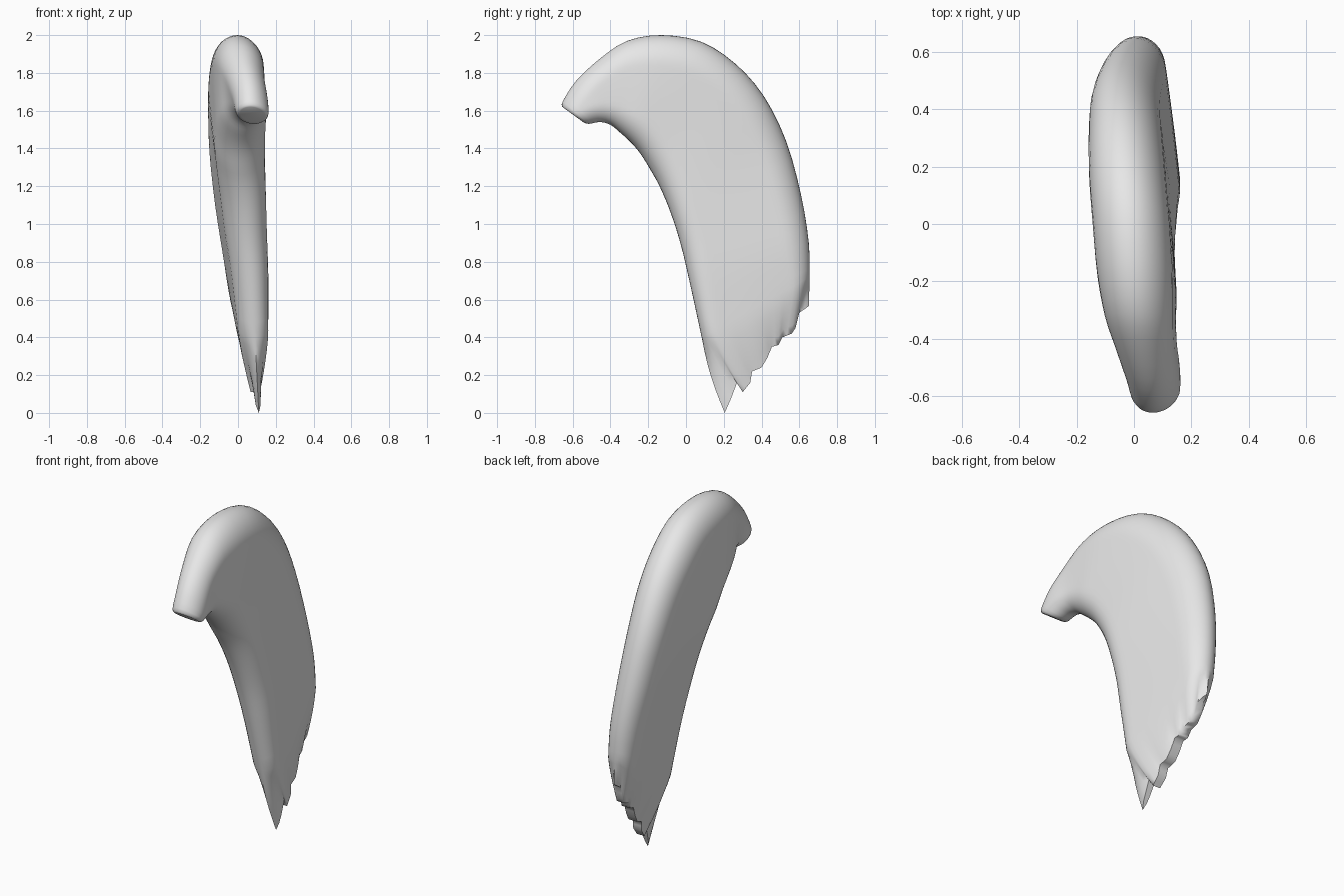
import bpy, bmesh, math

if "Cube" in bpy.data.objects:
    bpy.data.objects.remove(bpy.data.objects["Cube"])

# Cross-sections from hooked tip towards root:
# inner edge y, z, outer edge y, z, centre x at inner and outer edge, half thickness
stations = [
    (-.545, 1.54, -.655, 1.62, .09, .065, .065),
    (-.515, 1.53, -.652, 1.65, .085, .065, .085),
    (-.455, 1.54, -.58, 1.76, .075, .055, .093),
    (-.40, 1.525, -.45, 1.88, .055, .03, .103),
    (-.35, 1.485, -.31, 1.97, .035, .01, .12),
    (-.29, 1.43, -.13, 2.0, .025, -.005, .133),
    (-.24, 1.37, .08, 1.965, .02, -.02, .136),
    (-.19, 1.29, .26, 1.85, .02, -.035, .136),
    (-.14, 1.20, .41, 1.68, .03, -.045, .131),
    (-.085, 1.07, .53, 1.44, .045, -.048, .123),
    (-.03, .90, .61, 1.15, .058, -.027, .113),
    (.02, .69, .65, .90, .075, .0, .10),
    (.083, .40, .655, .72, .09, .015, .083),
]
# Broken root edge (y, z), inner to outer
ragged = [(.205, .0), (.24, .08), (.27, .16), (.30, .11), (.34, .16), (.35, .22),
          (.40, .24), (.43, .29), (.455, .35), (.49, .36), (.51, .40), (.56, .42),
          (.58, .45), (.60, .53), (.65, .565)]
HALF = 2 * (len(ragged) - 1)
RING = 2 * HALF
STEPS = 3
ROOT_STEPS = 6


def smooth(a, b, c, d, t):
    """Catmull-Rom blend of four stations."""
    return [.5 * (2 * q + (r - p) * t + (2 * p - 5 * q + 4 * r - s) * t * t
                  + (3 * q - p - 3 * r + s) * t ** 3) for p, q, r, s in zip(a, b, c, d)]


def section(row, k):
    """Slab with rounded edges: centre x, y, z and thickness offset at ring position k."""
    iy, iz, oy, oz, ci, co, h = row
    v = (1 - math.cos(2 * math.pi * k / RING)) / 2
    width = math.hypot(oy - iy, oz - iz)
    u = v / min(.5, 1.1 * h / width) if v < .5 else (1 - v) / min(.5, 1.2 * h / width)
    g = math.sqrt(max(0, 1 - (1 - min(u, 1)) ** 2)) * h
    g *= .95 + .05 * math.sin(math.pi * v)
    return (ci + (co - ci) * v, iy + (oy - iy) * v, iz + (oz - iz) * v,
            g if k <= HALF else -g)


def root(k):
    """Same for the thin ragged root edge."""
    m = min(k, RING - k)
    p, q = ragged[m // 2], ragged[min(m // 2 + 1, len(ragged) - 1)]
    f = (m % 2) / 2
    g = .03 * abs(math.sin(math.pi * m / HALF)) ** .4 if 0 < m < HALF else 0
    return (.11 - .085 * m / HALF, p[0] + (q[0] - p[0]) * f,
            p[1] + (q[1] - p[1]) * f, g if k <= HALF else -g)


bm = bmesh.new()
rings = []


def add_ring(points):
    rings.append([bm.verts.new((x + g, y, z)) for x, y, z, g in points])


# Rounded slab rings along the curve
last = len(stations) - 1
for i in range(last):
    quad = [stations[min(max(j, 0), last)] for j in range(i - 1, i + 3)]
    for s in range(STEPS):
        row = smooth(*quad, s / STEPS)
        add_ring([section(row, k) for k in range(RING)])

# Rings tapering into the ragged root
for s in range(ROOT_STEPS + 1):
    t = s / ROOT_STEPS
    points = []
    for k in range(RING):
        a, b = section(stations[-1], k), root(k)
        v = min(k, RING - k) / HALF
        x, y, z = (a[j] + (b[j] - a[j]) * t for j in range(3))
        y -= .014 * math.sin(math.pi * t) * (1 - v) ** 4
        points.append((x, y, z, a[3] + (b[3] - a[3]) * t ** 1.4))
    add_ring(points)

# Skin between rings
for r0, r1 in zip(rings, rings[1:]):
    for k in range(RING):
        n = (k + 1) % RING
        bm.faces.new((r0[k], r0[n], r1[n], r1[k]))
# Close both ends across the thickness
for r in (rings[0], rings[-1]):
    bm.faces.new((r[0], r[1], r[-1]))
    for k in range(1, HALF - 1):
        bm.faces.new((r[k], r[k + 1], r[RING - k - 1], r[RING - k]))
    bm.faces.new((r[HALF - 1], r[HALF], r[HALF + 1]))
bmesh.ops.recalc_face_normals(bm, faces=bm.faces)

mesh = bpy.data.meshes.new("curved_claw")
bm.to_mesh(mesh)
bm.free()
claw = bpy.data.objects.new("curved_claw", mesh)
bpy.context.collection.objects.link(claw)

grey = bpy.data.materials.new("light_grey")
grey.diffuse_color = (.8, .8, .8, 1)
grey.use_nodes = True
grey.node_tree.nodes["Principled BSDF"].inputs["Base Color"].default_value = grey.diffuse_color
mesh.materials.append(grey)

bpy.context.view_layer.objects.active = claw
claw.select_set(True)
bpy.ops.object.shade_smooth_by_angle(angle=math.radians(60))
